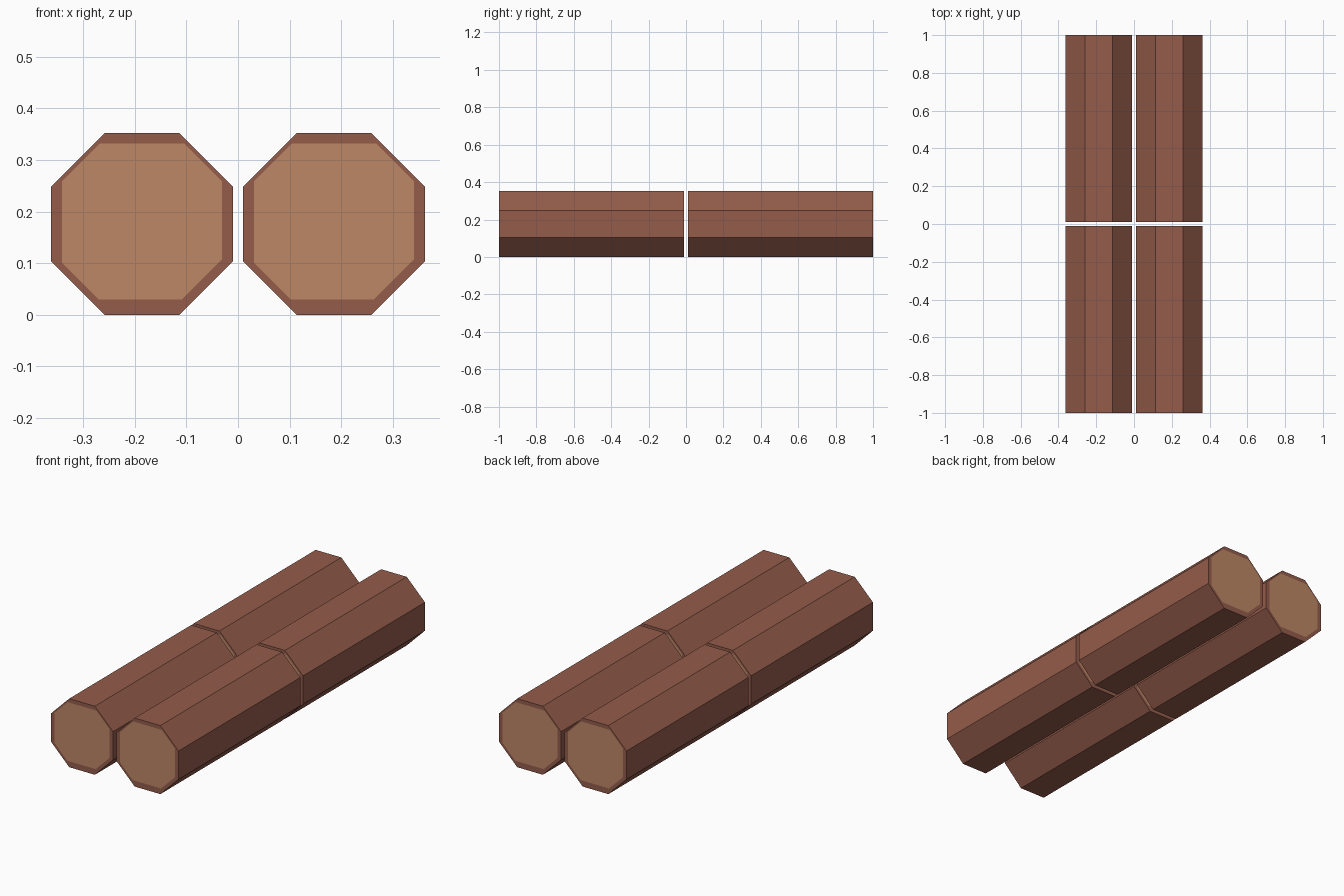
import bpy, bmesh, math

if "Cube" in bpy.data.objects:
    bpy.data.objects.remove(bpy.data.objects["Cube"])

R = 0.176                       # half width across flats
LENGTH, GAP = 0.989, 0.011
# bark rim width on each side of the cut end, counter-clockwise from +x
RIM = [0.021, 0.008, 0.02, 0.008, 0.021, 0.013, 0.03, 0.018]


def material(name, rgb):
    m = bpy.data.materials.new(name)
    m.diffuse_color = (*rgb, 1)
    m.use_nodes = True
    m.node_tree.nodes["Principled BSDF"].inputs["Base Color"].default_value = m.diffuse_color
    return m


BARK = material("bark_brown", (0.296, 0.107, 0.070))
WOOD = material("cut_wood_tan", (0.515, 0.242, 0.133))


def octagon(dist):
    """Corners where neighbouring side lines, at given distances, meet."""
    pts = []
    for k in range(8):
        a, b = k * math.pi / 4, (k + 1) * math.pi / 4
        p, q = dist[k], dist[(k + 1) % 8]
        s = math.sin(b - a)
        pts.append(((p * math.sin(b) - q * math.sin(a)) / s,
                    (q * math.cos(a) - p * math.cos(b)) / s))
    return pts


def log(name, x, y):
    bm = bmesh.new()
    outer = octagon([R] * 8)
    inner = octagon([R - r for r in RIM])
    rings = []
    for side in (-1, 1):
        # the back end is the front end turned half round
        o = [bm.verts.new((-side * px, side * LENGTH / 2, pz)) for px, pz in outer]
        i = [bm.verts.new((-side * px, side * LENGTH / 2, pz)) for px, pz in inner]
        # cut wood with a bark rim around it
        bm.faces.new(i).material_index = 1
        for k in range(8):
            n = (k + 1) % 8
            bm.faces.new((o[k], o[n], i[n], i[k]))
        rings.append(o)
    # bark sides: match the mirrored corner order of the back end
    front, back = rings
    match = [min(back, key=lambda v: (v.co.x - f.co.x) ** 2 + (v.co.z - f.co.z) ** 2)
             for f in front]
    for k in range(8):
        n = (k + 1) % 8
        bm.faces.new((front[k], front[n], match[n], match[k]))
    bmesh.ops.recalc_face_normals(bm, faces=bm.faces)
    mesh = bpy.data.meshes.new(name)
    bm.to_mesh(mesh)
    bm.free()
    mesh.materials.append(BARK)
    mesh.materials.append(WOOD)
    ob = bpy.data.objects.new(name, mesh)
    ob.location = (x, y, R)
    bpy.context.collection.objects.link(ob)


# two rows of two logs
for sx, xn in ((-1, "left"), (1, "right")):
    for sy, yn in ((-1, "front"), (1, "back")):
        log(f"{yn}_{xn}_log", sx * 0.186, sy * (GAP + LENGTH / 2))
